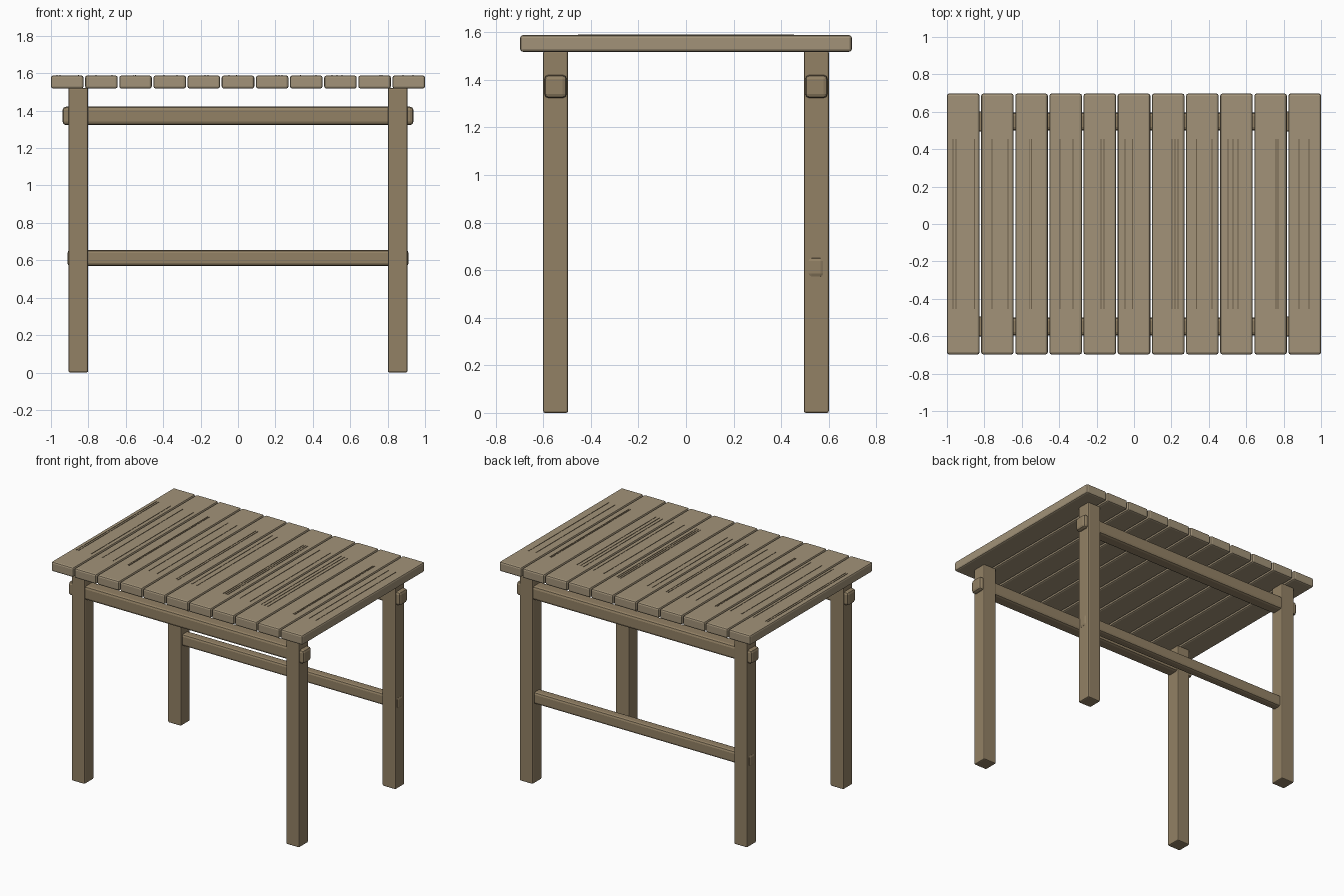
import bpy

if "Cube" in bpy.data.objects:
    bpy.data.objects.remove(bpy.data.objects["Cube"])


def material(name, rgb):
    m = bpy.data.materials.new(name)
    m.diffuse_color = (*rgb, 1)
    m.use_nodes = True
    m.node_tree.nodes["Principled BSDF"].inputs["Base Color"].default_value = m.diffuse_color
    return m


TOP_WOOD = material("top_wood", (0.36, 0.29, 0.19))
FRAME_WOOD = material("frame_wood", (0.29, 0.22, 0.13))
GRAIN = material("dark_grain", (0.16, 0.12, 0.07))


def box(name, center, size, mat, bevel=0.0, segments=2):
    bpy.ops.mesh.primitive_cube_add(size=1, location=center)
    ob = bpy.context.object
    ob.name = name
    ob.scale = size
    bpy.ops.object.transform_apply(location=False, rotation=False, scale=True)
    ob.data.materials.append(mat)
    if bevel:
        mod = ob.modifiers.new("bevel", 'BEVEL')
        mod.width = bevel
        mod.segments = segments
    return ob


# Table top: eleven planks with narrow gaps
COUNT, WIDTH = 11, 0.174
pitch = (2 - WIDTH) / (COUNT - 1)
for i in range(COUNT):
    x = -1 + WIDTH / 2 + i * pitch
    box(f"top_plank_{i + 1}", (x, 0, 1.553), (WIDTH, 1.395, 0.07), TOP_WOOD, 0.012)

# Thin raised grain lines on the planks
grain_x = [-0.968, -0.952, -0.853, -0.76, -0.674, -0.56, -0.549, -0.396, -0.326,
           -0.177, -0.16, -0.048, -0.008, 0.203, 0.219, 0.235, 0.334, 0.417,
           0.503, 0.529, 0.556, 0.759, 0.77, 0.882, 0.936]
for i, x in enumerate(grain_x):
    box(f"grain_line_{i + 1}", (x, 0, 1.588), (0.005, 0.91, 0.004), GRAIN)

# Four legs, and an upper rail through each front and back pair
for sy, side in ((-1, "front"), (1, "back")):
    for sx, hand in ((-1, "left"), (1, "right")):
        box(f"{side}_{hand}_leg", (sx * 0.854, sy * 0.548, 0.761),
            (0.105, 0.105, 1.522), FRAME_WOOD, 0.008)
    box(f"{side}_upper_rail", (0, sy * 0.548, 1.372), (1.876, 0.094, 0.098), FRAME_WOOD, 0.018)

# Lower stretcher at the back only
box("back_lower_stretcher", (0, 0.546, 0.612), (1.824, 0.07, 0.085), FRAME_WOOD, 0.016)
